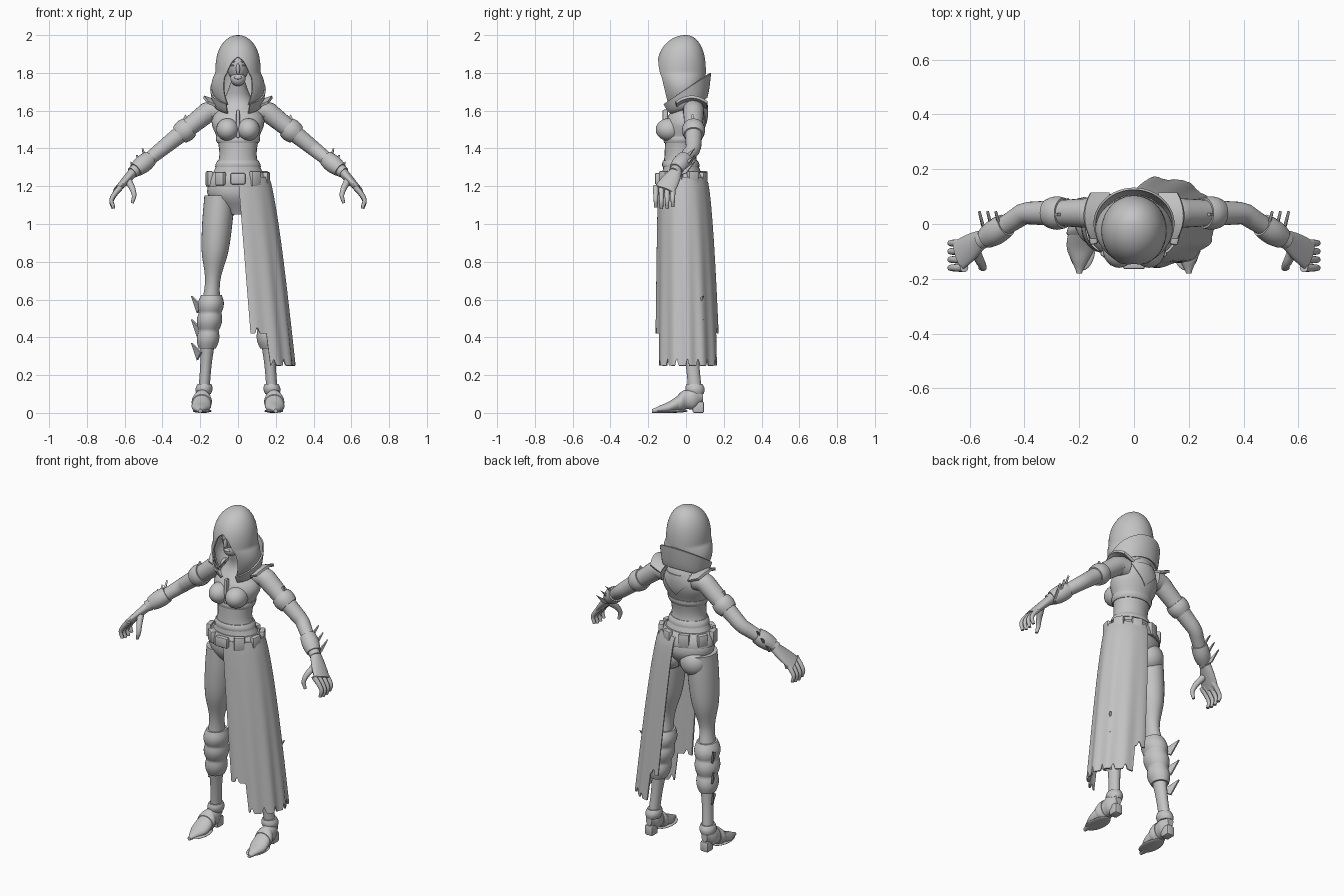
import bpy, bmesh
from math import sin, cos, pi, sqrt, radians
from mathutils import Vector, Matrix

cube = bpy.data.objects.get("Cube")
if cube:
    bpy.data.objects.remove(cube, do_unlink=True)

grey = bpy.data.materials.new("light_grey")
grey.use_nodes = True
grey.diffuse_color = (.55, .55, .55, 1)
grey.node_tree.nodes["Principled BSDF"].inputs["Base Color"].default_value = grey.diffuse_color

UPRIGHT = Vector((0, 0, 1))
LENGTHWISE = Vector((0, 1, 0))
SIDEWAYS = Vector((1, 0, 0))


def finish(name, bm, side=1, thickness=0):
    """Turn a bmesh into a smooth object, mirrored in x when side is negative."""
    bmesh.ops.remove_doubles(bm, verts=bm.verts, dist=.00001)
    bmesh.ops.recalc_face_normals(bm, faces=bm.faces)
    if thickness:
        bmesh.ops.solidify(bm, geom=bm.faces[:], thickness=thickness)
    for vert in bm.verts:
        vert.co.x *= side
    bmesh.ops.recalc_face_normals(bm, faces=bm.faces)
    mesh = bpy.data.meshes.new(name)
    bm.to_mesh(mesh)
    bm.free()
    mesh.materials.append(grey)
    for polygon in mesh.polygons:
        polygon.use_smooth = True
    mesh.set_sharp_from_angle(angle=radians(40))
    bpy.context.scene.collection.objects.link(bpy.data.objects.new(name, mesh))


def smooth(values, t):
    """Value at t, from 0 to 1, on a smooth curve through evenly spaced values."""
    last = len(values) - 1
    i = max(0, min(int(t * last), last - 1))
    f = t * last - i
    a, b, c, d = (values[max(0, min(last, k))] for k in range(i - 1, i + 3))
    return b + f / 2 * (c - a + f * (2 * a - 5 * b + 4 * c - d + f * (3 * (b - c) + d - a)))


def skin(bm, rings, closed):
    for ring, following in zip(rings, rings[1:]):
        for i in range(len(ring) - (not closed)):
            j = (i + 1) % len(ring)
            bm.faces.new((ring[i], ring[j], following[j], following[i]))


def loft(name, shape, side=1, axis=None, start=0, end=1, swell=0, bumps=1, steps=24):
    """Elliptic tube; shape(t) gives x, y, z and two radii. Swell makes bands around a limb."""
    bm = bmesh.new()
    rings = []
    for step in range(steps + 1):
        f = step / steps
        t = start + (end - start) * f
        x, y, z, wide, deep = shape(t)
        extra = swell * (1 + abs(sin(bumps * pi * f))) / 2
        along = axis or (Vector(shape(t + .01)[:3]) - Vector(shape(t - .01)[:3])).normalized()
        across = SIDEWAYS if axis else (LENGTHWISE - along * along.y).normalized()
        other = along.cross(across)
        angles = [2 * pi * k / steps for k in range(steps)]
        rings.append([bm.verts.new(Vector((x, y, z)) + across * (wide + extra) * cos(a)
                                   + other * (deep + extra) * sin(a)) for a in angles])
    skin(bm, rings, True)
    bm.faces.new(rings[0])
    bm.faces.new(rings[-1])
    finish(name, bm, side)


def sheet(name, shape, columns, rows, side=1, thickness=.008):
    """Thin shell from a function of u and v, both from 0 to 1."""
    bm = bmesh.new()
    rings = [[bm.verts.new(shape(i / columns, j / rows)) for i in range(columns + 1)]
             for j in range(rows + 1)]
    skin(bm, rings, False)
    finish(name, bm, side, thickness)


def ball(name, place, size, side=1):
    bm = bmesh.new()
    bmesh.ops.create_uvsphere(bm, u_segments=24, v_segments=16, radius=1,
                              matrix=Matrix.Translation(place) @ Matrix.Diagonal((*size, 1)))
    finish(name, bm, side)


def box(name, place, size, turn=0, side=1):
    bm = bmesh.new()
    bmesh.ops.create_cube(bm, size=1, matrix=Matrix.Translation(place)
                          @ Matrix.Rotation(turn, 4, "Z") @ Matrix.Diagonal((*size, 1)))
    bmesh.ops.bevel(bm, geom=bm.edges[:], offset=.008, segments=2, affect="EDGES", profile=.5)
    finish(name, bm, side)


def blade(name, base, spread, tip, side):
    bm = bmesh.new()
    base, spread = Vector(base), Vector(spread)
    bm.faces.new([bm.verts.new(corner) for corner in (base - spread, base + spread, tip)])
    finish(name, bm, side, .01)


# Body shapes, each a rule along its length
def torso(t):
    wide = smooth((.05, .16, .14, .1, .11, .14, .08, .04), t)
    return 0, smooth((-.01, -.01, -.02, -.03, -.02, 0, .03, -.01), t), 1.05 + .7 * t, wide, .55 * wide + .03


def arm(t):
    x = .1 + .46 * t
    radius = .064 - .06 * x
    return x, min(.04, .3 - .65 * x), min(1.6, 1.72 - .8 * x), radius, radius


def palm(t):
    return .55 + .09 * t, -.05 - .065 * t, 1.28 - .1 * t, .03 + .05 * t * (1 - t / 2), .026 - .008 * t


def thumb(t):
    radius = .02 - .012 * t
    return smooth((.58, .56, .55, .56), t), smooth((-.1, -.14, -.16, -.16), t), 1.23 - .12 * t, radius, radius


def leg(t):
    z = .1 + 1.05 * t
    radius = smooth((.03, .03, .04, .05, .04, .07, .08, .08), t)
    return .19 - .08 * z, max(-.01, .06 - .1 * z), z, radius, 1.2 * radius


def shoe(t):
    return (.185 + .015 * t, .09 - .27 * t, smooth((.09, .08, .07, .05, .03, .02, .01), t),
            smooth((.02, .04, .04, .05, .05, .03, .01), t), smooth((.03, .06, .05, .04, .03, .02, .01), t))


# Cloth shapes
def hood(u, v):
    z = 2 - .37 * v ** 1.5
    dome = sqrt(1 - max(0, (z - 1.8) / .2) ** 2.5)
    drape = max(0, (1.8 - z) / .17)
    wide = .12 * dome + .1 * drape - .12 * drape ** 2
    deep = .13 * dome - .03 * drape
    gap = radians(33) * sqrt(max(0, min(1, (1.88 - z) / .1)))
    a = gap + 2 * (pi - gap) * u
    return wide * sin(a), -.025 * dome + .015 * drape - deep * cos(a), z


def collar(u, v):
    a = radians(155) * (2 * u - 1)
    top = Vector((.14 * sin(a), .125 * cos(a), 1.715 + .085 * cos(a)))
    low = Vector((.115 * sin(a), .02 + .085 * cos(a), 1.63 + .04 * cos(a)))
    return top.lerp(low, v) - UPRIGHT * .02 * sin(pi * v)


def shoulder_flap(u, v):
    w = 2 * v - 1
    return .09 + .09 * u * (1 - w * w / 4), .03 + .085 * w, 1.65 + .03 * (u - w * w)


def back_yoke(u, v):
    """Pointed panel that follows the back of the torso."""
    z = 1.63 - .13 * v
    _, y, _, wide, deep = torso((z - 1.05) / .7)
    x = wide * .9 * (2 * u - 1) * (1 - v)
    return x, y + .006 + deep * sqrt(1 - (x / wide) ** 2), z


def skirt(u, v):
    """Open wrap over the left leg, short at both ends, with a notched hem."""
    hem = .42 if u < .14 or u > .9 else .25
    hem += .04 * max(0, 1 - 6 * abs(u * 9 % 1 - .5))
    drop = v * (1.25 - hem)
    a = pi * (u - .5)
    fold = 1 + .025 * drop * sin(u * 40)
    wide = .165 + .055 * drop + .015 * sin(pi * drop ** .6)
    deep = .125 + .043 * sqrt(drop)
    return .08 * drop + wide * fold * cos(a), -.02 + .028 * sqrt(drop) + deep * fold * sin(a), 1.25 - drop


# Torso, bodice and belt
loft("torso", torso, axis=UPRIGHT)
loft("underbust_trim", torso, axis=UPRIGHT, start=.54, end=.59, swell=.008)
loft("waist_trim", torso, axis=UPRIGHT, start=.36, end=.41, swell=.008)
loft("belt", torso, axis=UPRIGHT, start=.21, end=.32, swell=.015)
box("bodice_seam", (0, -.11, 1.53), (.02, .03, .15))
sheet("back_yoke", back_yoke, 16, 8)
box("buckle", (0, -.15, 1.24), (.08, .03, .06))
for k in range(8):
    turn = radians(36 + 41 * k)
    box(f"belt_pouch_{k}", (.155 * sin(turn), -.02 - .12 * cos(turn), 1.24),
        (.06, .03, .08 - .01 * (k % 2)), turn)

# Head, hood and skirt
ball("head", (0, -.04, 1.85), (.06, .08, .1))
ball("chin", (0, -.07, 1.77), (.04, .04, .04))
ball("nose", (0, -.12, 1.82), (.01, .015, .03))
ball("lips", (0, -.105, 1.775), (.02, .01, .01))
sheet("hood", hood, 48, 48)
sheet("collar", collar, 40, 6)
sheet("skirt", skirt, 100, 24)

for label, side in (("left", 1), ("right", -1)):
    # Face and body halves
    ball(label + "_eye", (.025, -.1, 1.84), (.015, .015, .006), side)
    ball(label + "_brow", (.025, -.1, 1.86), (.02, .018, .006), side)
    ball(label + "_bust", (.055, -.09, 1.5), (.06, .07, .06), side)
    ball(label + "_buttock", (.08, .04, 1.1), (.08, .07, .08), side)
    sheet(label + "_shoulder_flap", shoulder_flap, 6, 10, side, .014)

    # Arm with armlet, cuff and forearm blades
    loft(label + "_arm", arm, side)
    loft(label + "_armlet", arm, side, start=.34, end=.46, swell=.014)
    blade(label + "_armlet_point", (.28, .03, 1.53), (.03, 0, -.02), (.28, .03, 1.58), side)
    loft(label + "_cuff", arm, side, start=.8, end=.96, swell=.014)
    for k in range(3):
        x, z = .49 + .03 * k, 1.4 - .035 * k
        blade(f"{label}_forearm_blade_{k}", (x, -.03, z - .07), (.01, .03, .01), (x + .02, .045, z), side)

    # Hand
    loft(label + "_palm", palm, side)
    loft(label + "_thumb", thumb, side, steps=12)
    for k in range(4):
        def finger(t):
            radius = .016 - .007 * t
            return (smooth((.62, .65, .67, .66), t), -.07 - .03 * k,
                    1.2 - (.11 + .01 * sin(k)) * t, radius, radius)
        loft(f"{label}_finger_{k}", finger, side, steps=12)

    # Leg with shin guard and fins
    loft(label + "_leg", leg, side, UPRIGHT, steps=32)
    loft(label + "_shin_guard", leg, side, UPRIGHT, start=.23, end=.5, swell=.02, bumps=3, steps=30)
    for k in range(3):
        z = .62 - .125 * k
        blade(f"{label}_shin_fin_{k}", (.2, .03, z - .07), (.01, .03, -.02), (.24, .095, z), side)

    # Heeled shoe
    loft(label + "_shoe", shoe, side, LENGTHWISE)
    loft(label + "_ankle_strap", leg, side, UPRIGHT, end=.05, swell=.015)
    loft(label + "_instep_strap", shoe, side, LENGTHWISE, start=.34, end=.48, swell=.008)
    box(label + "_heel", (.185, .065, .03), (.05, .06, .06), side=side)
    ball(label + "_sole", (.19, -.08, .01), (.05, .09, .01), side)
